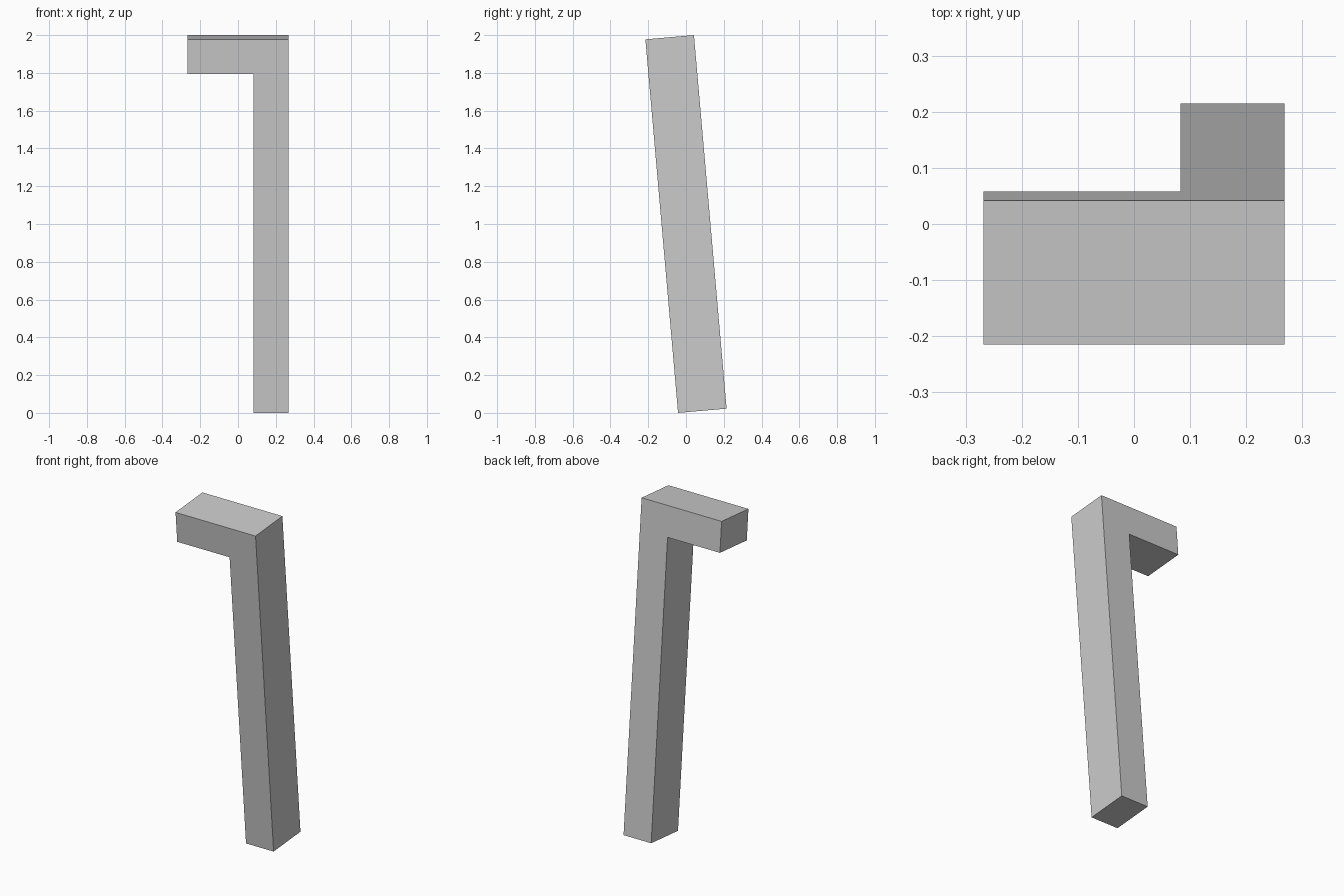
import bpy, bmesh
from math import radians
from mathutils import Matrix

if "Cube" in bpy.data.objects:
    bpy.data.objects.remove(bpy.data.objects["Cube"])

HALF_W, LENGTH, DEPTH, THICK = 0.268, 1.985, 0.258, 0.185
TILT = radians(5)

# L-shaped outline (x, z): long upright leg with a short arm at the top
t, b = LENGTH / 2, -LENGTH / 2
inner = HALF_W - THICK
outline = [(inner, b), (HALF_W, b), (HALF_W, t), (-HALF_W, t),
           (-HALF_W, t - THICK), (inner, t - THICK)]

# Extrude the outline through its depth, then lean it back
bm = bmesh.new()
face = bm.faces.new([bm.verts.new((x, -DEPTH / 2, z)) for x, z in outline])
ext = bmesh.ops.extrude_face_region(bm, geom=[face])
moved = [v for v in ext["geom"] if isinstance(v, bmesh.types.BMVert)]
bmesh.ops.translate(bm, verts=moved, vec=(0, DEPTH, 0))
bmesh.ops.recalc_face_normals(bm, faces=bm.faces)
bm.transform(Matrix.Translation((0, 0, 1)) @ Matrix.Rotation(TILT, 4, 'X'))

mesh = bpy.data.meshes.new("angled_bracket")
bm.to_mesh(mesh)
bm.free()
bpy.context.collection.objects.link(bpy.data.objects.new("angled_bracket", mesh))
